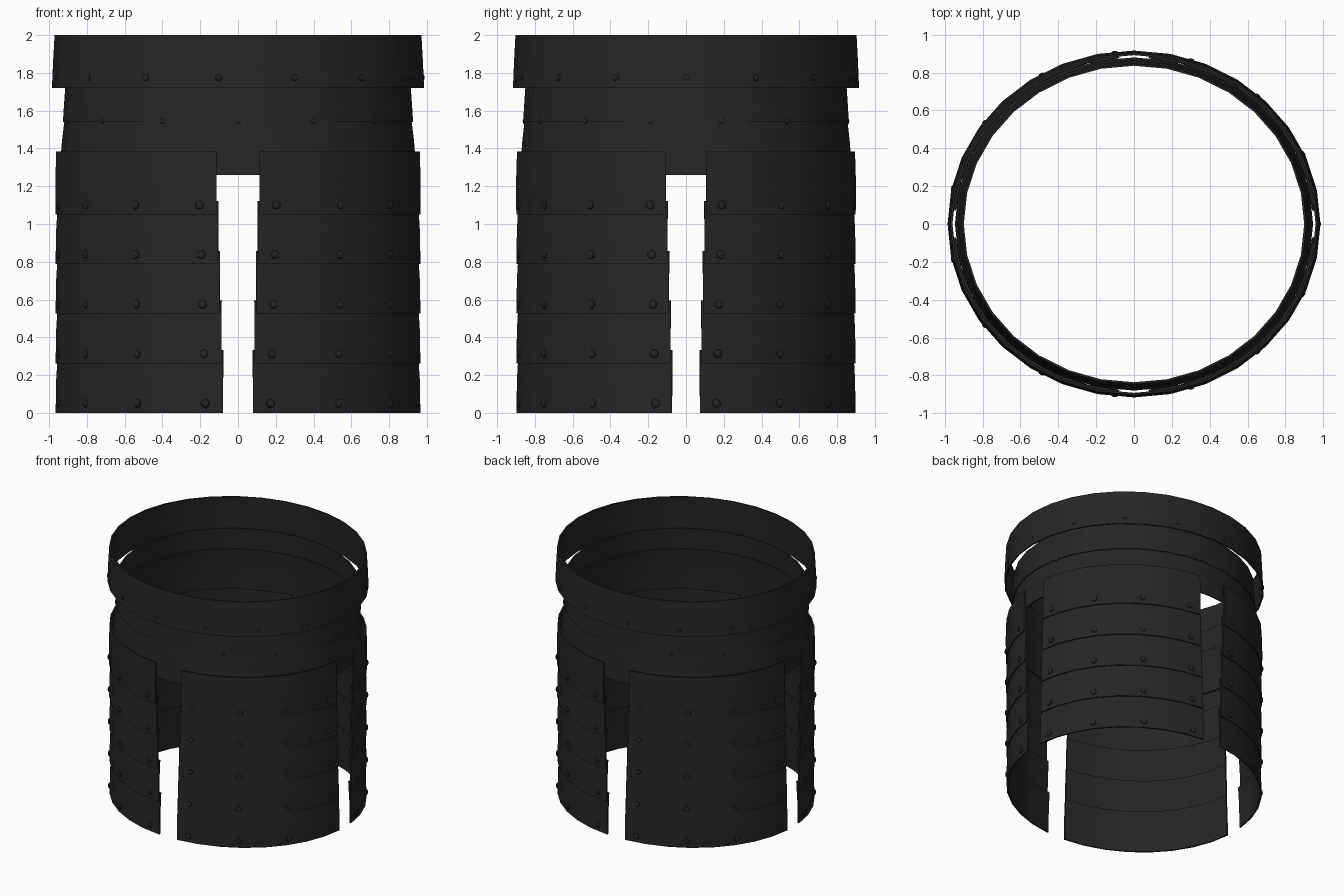
import bpy, bmesh, math
from mathutils import Vector

if "Cube" in bpy.data.objects:
    bpy.data.objects.remove(bpy.data.objects["Cube"])

SQUASH = 0.93    # depth / width of the oval
THICK = 0.012    # plate thickness

steel = bpy.data.materials.new("black steel")
steel.diffuse_color = (0.019, 0.019, 0.019, 1)
steel.use_nodes = True
steel.node_tree.nodes["Principled BSDF"].inputs["Base Color"].default_value = steel.diffuse_color


def finish(bm, name):
    bmesh.ops.recalc_face_normals(bm, faces=bm.faces)
    me = bpy.data.meshes.new(name)
    bm.to_mesh(me)
    bm.free()
    me.materials.append(steel)
    ob = bpy.data.objects.new(name, me)
    bpy.context.collection.objects.link(ob)
    bpy.ops.object.select_all(action='DESELECT')
    ob.select_set(True)
    bpy.context.view_layer.objects.active = ob
    bpy.ops.object.shade_smooth_by_angle(angle=math.radians(35))
    return ob


def oval(r, deg, z):
    a = math.radians(deg)
    return Vector((r * math.cos(a), SQUASH * r * math.sin(a), z))


def plate(name, outer, a0, a1, n):
    """Sweep a thin closed profile of (radius, z) around the oval."""
    prof = outer + [(r - THICK, z) for r, z in reversed(outer)]
    full = a1 - a0 >= 360
    bm = bmesh.new()
    cols = [[bm.verts.new(oval(r, a0 + (a1 - a0) * i / n, z)) for r, z in prof]
            for i in range(n if full else n + 1)]
    m = len(prof)
    for i in range(n):
        a, b = cols[i], cols[(i + 1) % len(cols)]
        for j in range(m):
            k = (j + 1) % m
            bm.faces.new((a[j], b[j], b[k], a[k]))
    if not full:
        bm.faces.new(cols[0])
        bm.faces.new(cols[-1])
    return finish(bm, name)


def rivets(name, spots, size):
    """Low domes set on the plate surface at (radius, angle, z)."""
    bm = bmesh.new()
    for r, deg, z in spots:
        p = oval(r, deg, z)
        n = Vector((p.x, p.y / SQUASH ** 2, 0)).normalized()
        new = bmesh.ops.create_uvsphere(bm, u_segments=10, v_segments=6, radius=size)["verts"]
        rot = n.to_track_quat('Z', 'Y')
        for v in new:
            v.co = p + rot @ Vector((v.co.x, v.co.y, v.co.z * 0.5))
    return finish(bm, name)


# Waist belt
plate("waist_belt", [(0.971, 2.0), (0.979, 1.86), (0.985, 1.72)], 0, 360, 32)
rivets("belt_rivets", [(0.979, 24 * k, 1.775) for k in range(15)], 0.018)

# Two overlapping hip rings
plate("upper_hip_ring", [(0.911, 1.77), (0.92, 1.65), (0.927, 1.54)], 0, 360, 32)
plate("lower_hip_ring", [(0.912, 1.60), (0.932, 1.44), (0.946, 1.26)], 0, 360, 32)
rivets("hip_rivets", [(0.921, 360 * (k + .5) / 14, 1.545) for k in range(14)], 0.016)

# Four hanging skirt panels, each of five overlapping plates
for q in range(4):
    spots = []
    for i in range(5):
        z0 = 0.2625 * i
        gap = 4.7 + 0.52 * i
        rb = 0.969 + 0.001 * i
        a0, a1 = 90 * q + gap, 90 * q + 90 - gap
        rt = rb - (0.004 if i == 4 else 0.013)
        prof = [(rt, z0 + 0.333), ((rt + rb) / 2 + 0.003, z0 + 0.18), (rb, z0)]
        plate(f"skirt_panel_{q + 1}_plate_{i + 1}", prof, a0, a1, 8)
        inset = 10.3 + 0.45 * i
        spots += [(rb - 0.001, 90 * q + inset + (90 - 2 * inset) * k / 3, z0 + 0.05)
                  for k in range(4)]
    rivets(f"skirt_panel_{q + 1}_rivets", spots, 0.023)
